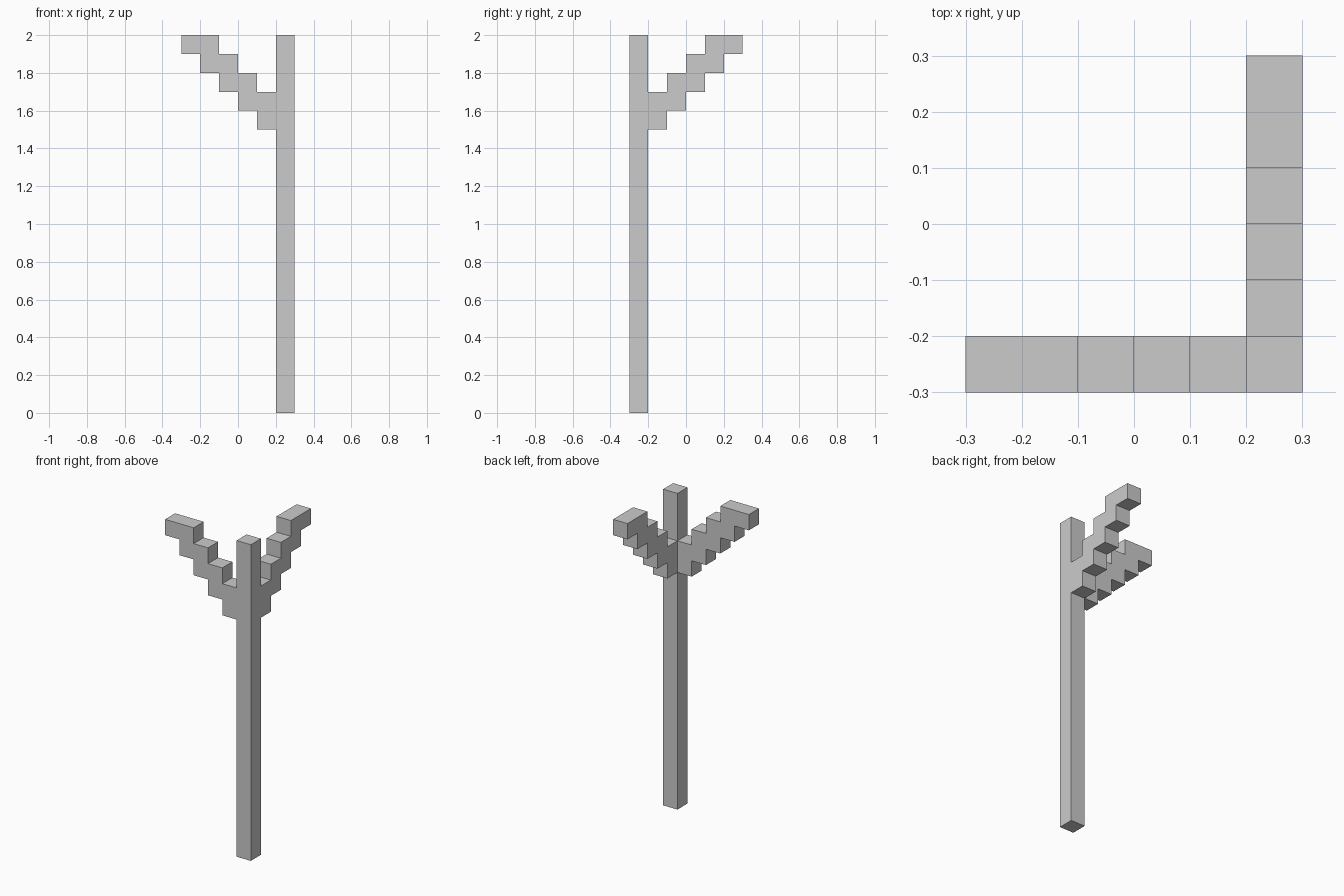
import bpy
import bmesh
from mathutils import Matrix, Vector

UNIT = 0.1          # edge of one block
STEPS = 5           # blocks in each stepped brace
HEIGHT = 2.0
CORNER = Vector((0.25, -0.25, 0))   # centre of the post

cube = bpy.data.objects.get("Cube")
if cube:
    bpy.data.objects.remove(cube, do_unlink=True)

# Single grey material
GREY = (0.6, 0.6, 0.6, 1)
grey = bpy.data.materials.new("plain grey")
grey.use_nodes = True
grey.diffuse_color = GREY
grey.node_tree.nodes["Principled BSDF"].inputs["Base Color"].default_value = GREY


def prism(name, profile, transform):
    """Extrude an x-z profile to one block of thickness, centred on y."""
    bm = bmesh.new()
    face = bm.faces.new([bm.verts.new((x, -UNIT / 2, z)) for x, z in profile])
    result = bmesh.ops.extrude_face_region(bm, geom=[face])
    moved = [v for v in result["geom"] if isinstance(v, bmesh.types.BMVert)]
    bmesh.ops.translate(bm, verts=moved, vec=(0, UNIT, 0))
    bmesh.ops.transform(bm, matrix=transform, verts=bm.verts)
    bmesh.ops.recalc_face_normals(bm, faces=bm.faces)
    mesh = bpy.data.meshes.new(name)
    bm.to_mesh(mesh)
    bm.free()
    mesh.materials.append(grey)
    obj = bpy.data.objects.new(name, mesh)
    bpy.context.collection.objects.link(obj)
    return obj


# Upright square post
half = UNIT / 2
place = Matrix.Translation(CORNER)
prism("post", [(-half, 0), (half, 0), (half, HEIGHT), (-half, HEIGHT)], place)

# Stepped brace profile: climbs one block per step, two blocks deep, capped at the top
lower, upper = [], []
for i in range(STEPS):
    near, far = half + i * UNIT, half + (i + 1) * UNIT
    bottom = HEIGHT - (STEPS - i) * UNIT
    top = min(bottom + 2 * UNIT, HEIGHT)
    lower += [(near, bottom), (far, bottom)]
    if i == STEPS - 1:
        upper[-1] = (far, top)      # last two blocks share one flat top
    else:
        upper += [(near, top), (far, top)]
brace = lower + upper[::-1]

# One brace towards the right, one towards the back
for name, angle in (("right_brace", 180), ("back_brace", 90)):
    turn = Matrix.Rotation(angle * 3.14159265 / 180, 4, "Z")
    prism(name, brace, place @ turn)
